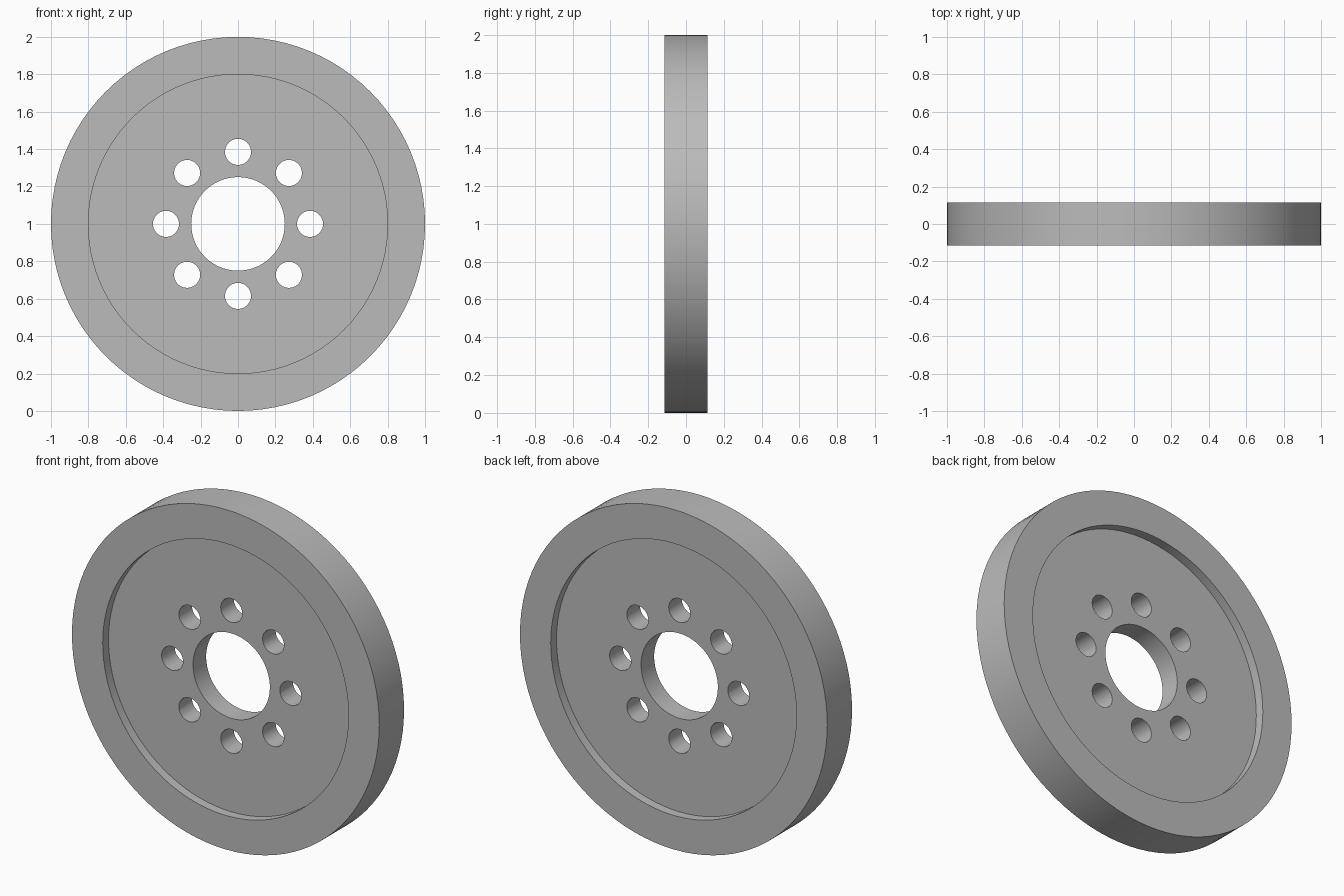
import bpy, bmesh
from math import pi, cos, sin
from mathutils import Matrix

RIM_HALF, WEB_HALF = 0.115, 0.061
OUTER, RECESS, BORE = 1.0, 0.8, 0.25
HOLE, HOLE_CIRCLE, HOLES = 0.07, 0.385, 8
CENTRE = (0, 0, 1)

if "Cube" in bpy.data.objects:
    bpy.data.objects.remove(bpy.data.objects["Cube"], do_unlink=True)

grey = bpy.data.materials.new("plain grey")
grey.use_nodes = True
grey.diffuse_color = (0.5, 0.5, 0.5, 1)
grey.node_tree.nodes["Principled BSDF"].inputs["Base Color"].default_value = grey.diffuse_color


def add_object(name, bm):
    bmesh.ops.recalc_face_normals(bm, faces=bm.faces)
    mesh = bpy.data.meshes.new(name)
    bm.to_mesh(mesh)
    bm.free()
    mesh.materials.append(grey)
    obj = bpy.data.objects.new(name, mesh)
    bpy.context.collection.objects.link(obj)
    obj.location = CENTRE
    return obj


# Wheel disc: closed cross-section turned about the y axis
profile = [(BORE, WEB_HALF), (RECESS, WEB_HALF), (RECESS, RIM_HALF), (OUTER, RIM_HALF)]
profile += [(r, -y) for r, y in reversed(profile)]
bm = bmesh.new()
verts = [bm.verts.new((r, y, 0)) for r, y in profile]
edges = [bm.edges.new((v, verts[i - 1])) for i, v in enumerate(verts)]
bmesh.ops.spin(bm, geom=verts + edges, cent=(0, 0, 0), axis=(0, 1, 0),
               angle=2 * pi, steps=96, use_merge=True)
bmesh.ops.remove_doubles(bm, verts=bm.verts, dist=0.0001)
disc = add_object("wheel_disc", bm)

# Ring of bolt hole cutters
bm = bmesh.new()
for i in range(HOLES):
    a = 2 * pi * i / HOLES
    place = Matrix.Translation((HOLE_CIRCLE * cos(a), 0, HOLE_CIRCLE * sin(a)))
    bmesh.ops.create_cone(bm, cap_ends=True, segments=24, radius1=HOLE, radius2=HOLE,
                          depth=0.5, matrix=place @ Matrix.Rotation(pi / 2, 4, "X"))
cutter = add_object("bolt_hole_cutter", bm)

# Drill the holes, then drop the cutter
drill = disc.modifiers.new("bolt holes", "BOOLEAN")
drill.operation = "DIFFERENCE"
drill.solver = "EXACT"
drill.object = cutter
bpy.context.view_layer.objects.active = disc
disc.select_set(True)
bpy.ops.object.modifier_apply(modifier=drill.name)
bpy.data.objects.remove(cutter, do_unlink=True)

# Smooth walls with crisp rims
bpy.ops.object.select_all(action="DESELECT")
disc.select_set(True)
bpy.ops.object.shade_smooth_by_angle(angle=pi / 6)
